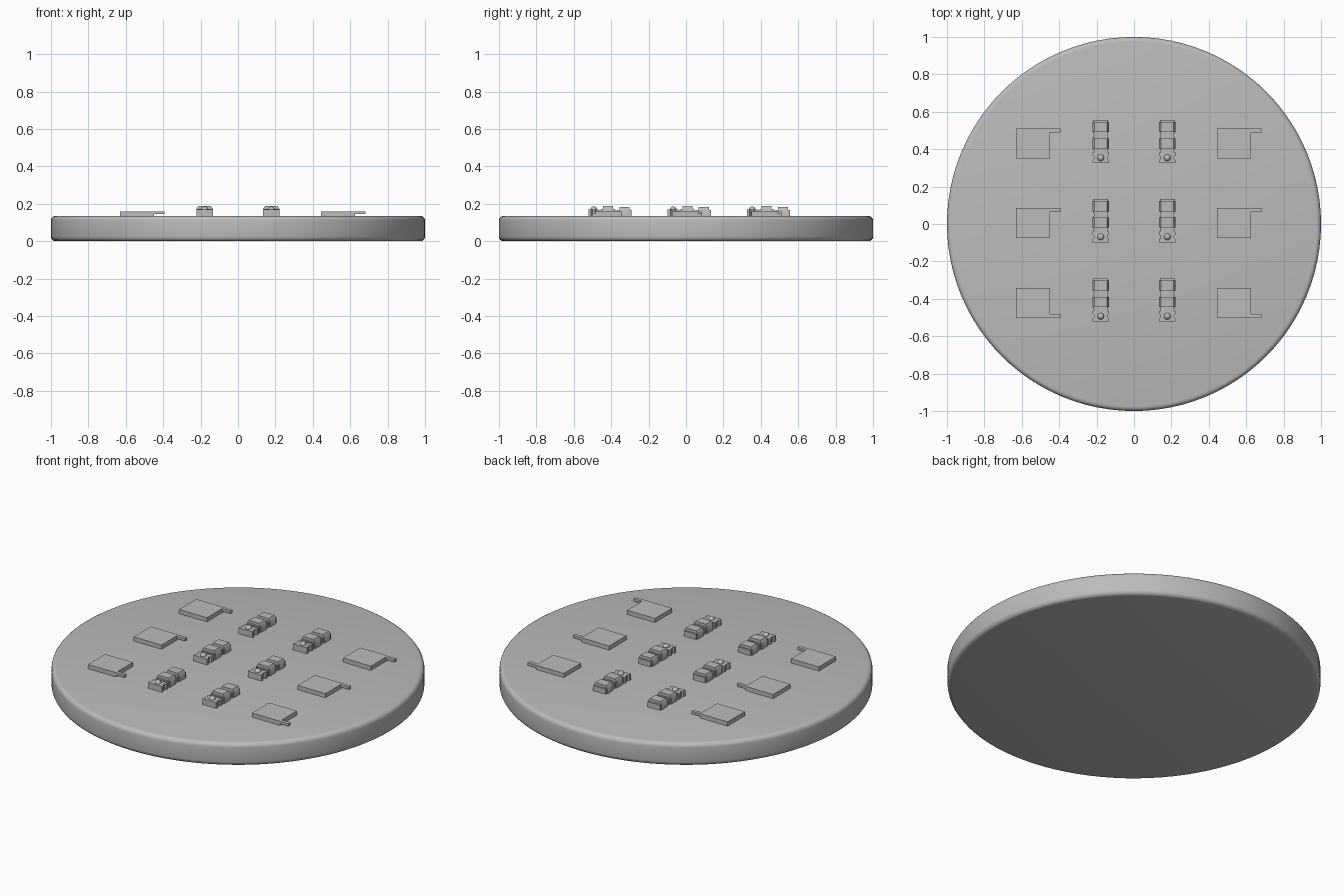
import bpy, bmesh, math
from mathutils import Matrix

cube = bpy.data.objects.get("Cube")
if cube:
    bpy.data.objects.remove(cube, do_unlink=True)

grey = bpy.data.materials.new("plain_grey")
grey.use_nodes = True
grey.diffuse_color = (0.5, 0.5, 0.5, 1)
grey.node_tree.nodes["Principled BSDF"].inputs["Base Color"].default_value = (0.5, 0.5, 0.5, 1)

TOP = 0.135


def finish(name, bm, smooth=False):
    bmesh.ops.recalc_face_normals(bm, faces=bm.faces[:])
    mesh = bpy.data.meshes.new(name)
    bm.to_mesh(mesh)
    bm.free()
    mesh.materials.append(grey)
    obj = bpy.data.objects.new(name, mesh)
    bpy.context.collection.objects.link(obj)
    if smooth:
        bpy.ops.object.select_all(action="DESELECT")
        obj.select_set(True)
        bpy.context.view_layer.objects.active = obj
        bpy.ops.object.shade_smooth_by_angle(angle=math.radians(35))
    return obj


def add_box(bm, x, y, z):
    # Each argument is a (low, high) range
    size = [b - a for a, b in (x, y, z)]
    mid = [(a + b) / 2 for a, b in (x, y, z)]
    bmesh.ops.create_cube(bm, size=1, matrix=Matrix.Translation(mid) @ Matrix.Diagonal((*size, 1)))


def add_prism(bm, outline, low, high, axis):
    # Extrude a closed outline along y or z
    def point(u, v, d):
        return (u, d, v) if axis == "y" else (u, v, d)
    ends = [[bm.verts.new(point(u, v, d)) for u, v in outline] for d in (low, high)]
    for ring in ends:
        bm.faces.new(ring)
    for i in range(len(outline)):
        j = (i + 1) % len(outline)
        bm.faces.new((ends[0][i], ends[0][j], ends[1][j], ends[1][i]))


# Round base with softened rims
bm = bmesh.new()
bmesh.ops.create_cone(bm, cap_ends=True, segments=96, radius1=1, radius2=1, depth=TOP,
                      matrix=Matrix.Translation((0, 0, TOP / 2)))
rims = [e for e in bm.edges if abs(e.verts[0].co.z - e.verts[1].co.z) < 0.001]
bmesh.ops.bevel(bm, geom=rims, offset=0.025, segments=4, profile=0.5, affect="EDGES")
finish("round_base", bm, True)

# Flat plates, each with a raised tab at one corner
for col, x in enumerate((-0.63, 0.443)):
    for row, (y, tab) in enumerate(((0.35, 0.14), (-0.075, 0.14), (-0.502, 0))):
        bm = bmesh.new()
        add_box(bm, (x, x + 0.182), (y, y + 0.16), (TOP - 0.01, 0.16))
        add_box(bm, (x + 0.18, x + 0.238), (y + tab, y + tab + 0.02), (0.145, 0.16))
        finish(f"tabbed_plate_{col}_{row}", bm)

# Three-part blocks: notched domed front, middle block, chamfered rear block
cabin = [(-0.045, TOP - 0.01), (-0.045, 0.165), (-0.034, 0.182),
         (0.034, 0.182), (0.045, 0.165), (0.045, TOP - 0.01)]
notched = [(-0.045, 0), (0.045, 0), (0.045, 0.015), (0.037, 0.022), (0.037, 0.035), (0.045, 0.042),
           (0.045, 0.057), (-0.045, 0.057), (-0.045, 0.042), (-0.037, 0.035), (-0.037, 0.022), (-0.045, 0.015)]
for col, x in enumerate((-0.178, 0.178)):
    for row, y in enumerate((0.325, -0.098, -0.522)):
        bm = bmesh.new()
        add_prism(bm, notched, TOP - 0.01, 0.17, "z")
        add_box(bm, (-0.036, 0.036), (0.05, 0.165), (TOP - 0.01, 0.165))
        for low, high, lift in ((0.068, 0.142, 0.005), (0.156, 0.231, 0)):
            shape = [(u, v + lift if v > TOP else v) for u, v in cabin]
            add_prism(bm, shape, low + 0.01, high - 0.01, "y")
            add_box(bm, (-0.04, 0.04), (low, high), (TOP - 0.01, 0.166 + lift))
        bmesh.ops.create_uvsphere(bm, u_segments=20, v_segments=12, radius=0.018,
                                  matrix=Matrix.Translation((0, 0.029, 0.168)))
        bmesh.ops.translate(bm, verts=bm.verts[:], vec=(x, y, 0))
        finish(f"three_part_block_{col}_{row}", bm, True)
